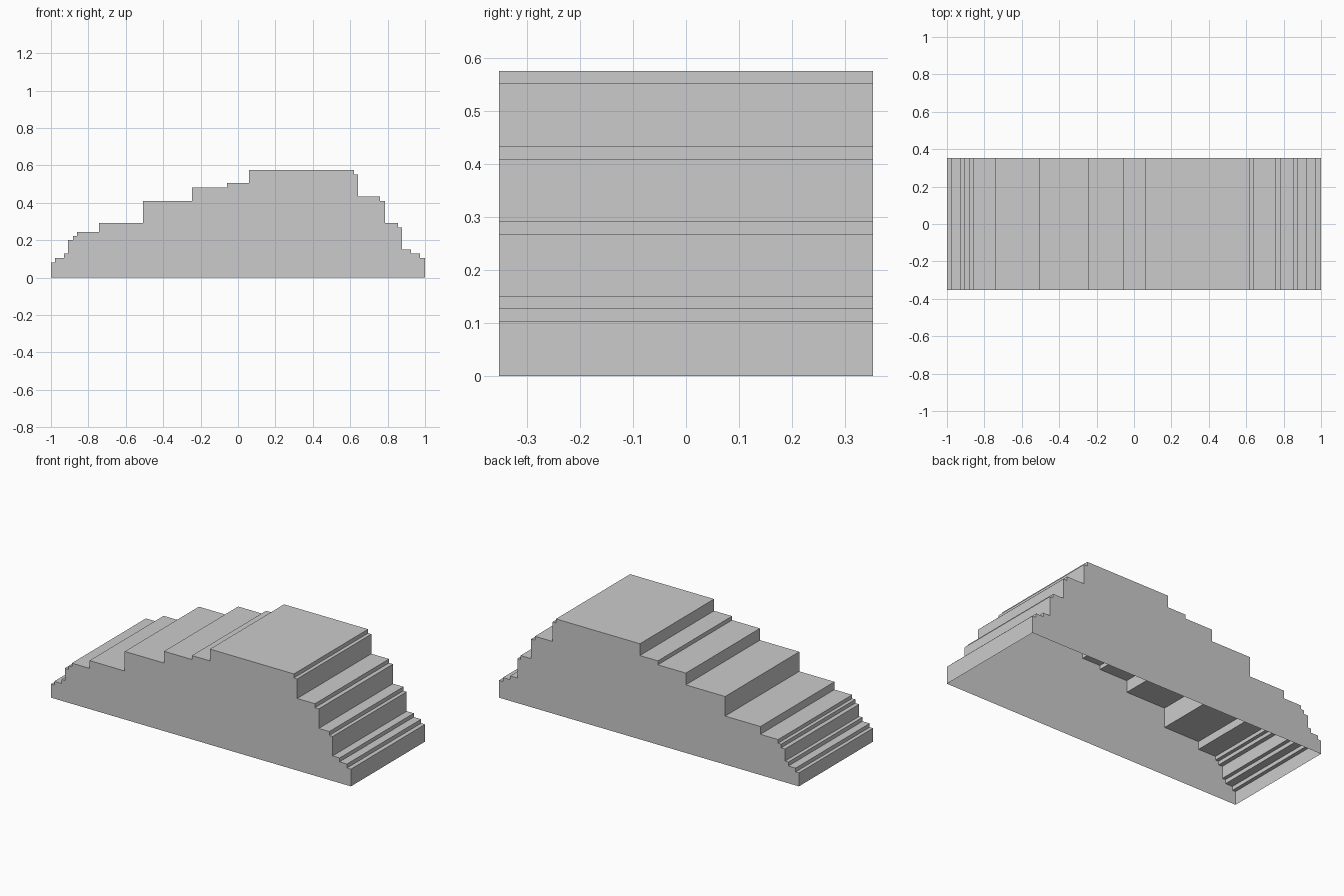
import bpy, bmesh

if "Cube" in bpy.data.objects:
    bpy.data.objects.remove(bpy.data.objects["Cube"])

HALF_DEPTH = 0.353

# Terraces from left to right: (right edge x, height)
STEPS = [
    (-0.978, 0.081), (-0.93, 0.104), (-0.908, 0.128), (-0.882, 0.201),
    (-0.861, 0.223), (-0.743, 0.245), (-0.508, 0.292), (-0.246, 0.41),
    (-0.06, 0.481), (0.06, 0.505), (0.62, 0.576), (0.642, 0.552),
    (0.76, 0.434), (0.786, 0.41), (0.856, 0.292), (0.878, 0.268),
    (0.925, 0.151), (0.974, 0.128), (1.0, 0.104),
]

# Stepped outline, starting and ending on the ground
outline = [(-1.0, 0.0)]
x = -1.0
for right, height in STEPS:
    outline += [(x, height), (right, height)]
    x = right
outline.append((1.0, 0.0))

# Hollow shell: front and back walls joined by treads and risers, open below
bm = bmesh.new()
front = [bm.verts.new((px, -HALF_DEPTH, pz)) for px, pz in outline]
back = [bm.verts.new((px, HALF_DEPTH, pz)) for px, pz in outline]
bm.faces.new(front[::-1])
bm.faces.new(back)
for i in range(len(outline) - 1):
    bm.faces.new((front[i], front[i + 1], back[i + 1], back[i]))

mesh = bpy.data.meshes.new("stepped_mound")
bm.to_mesh(mesh)
bm.free()
mound = bpy.data.objects.new("stepped_mound", mesh)
bpy.context.collection.objects.link(mound)
